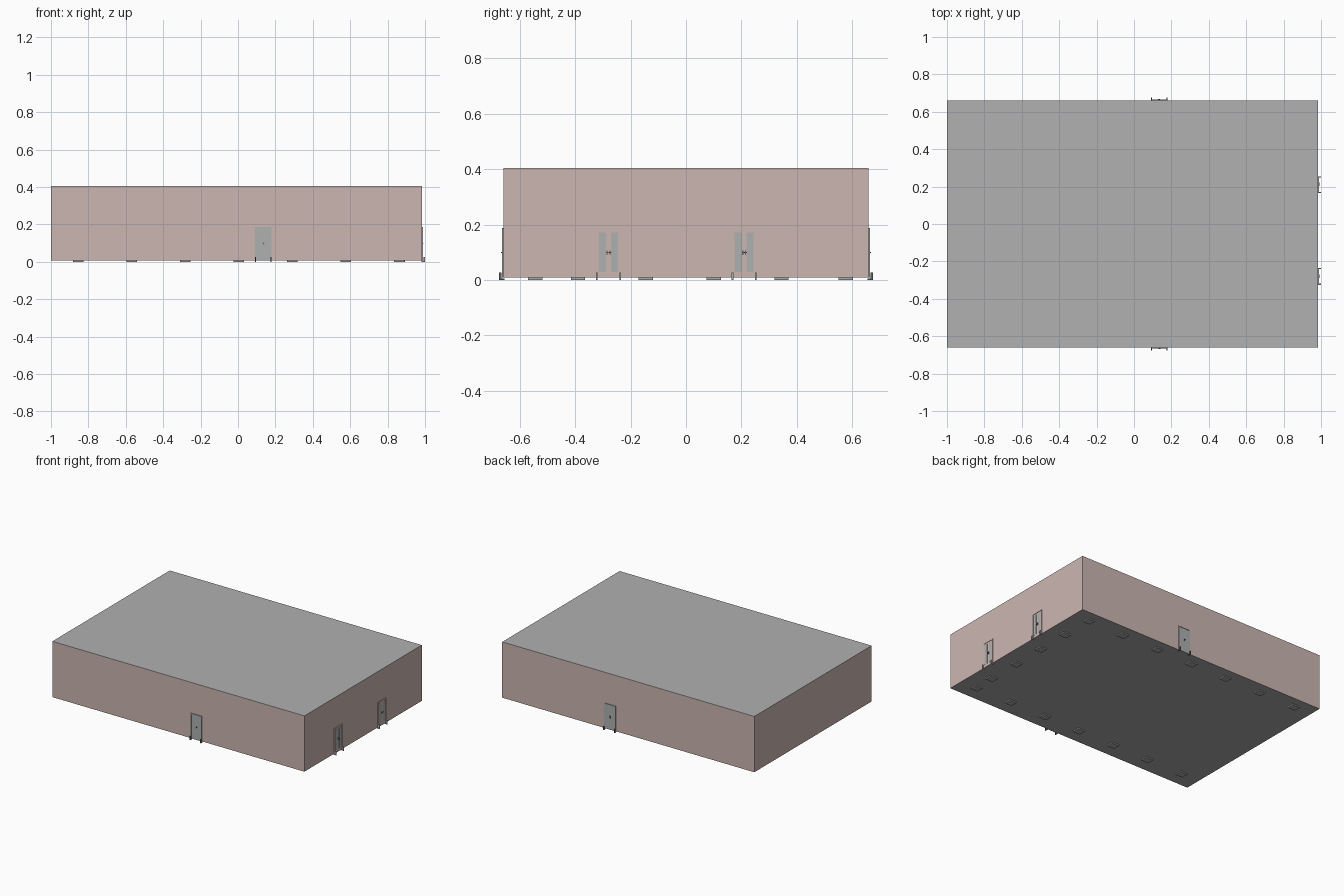
import bpy, bmesh
from mathutils import Vector, Matrix
from math import pi

if "Cube" in bpy.data.objects:
    bpy.data.objects.remove(bpy.data.objects["Cube"])


def material(name, rgb):
    m = bpy.data.materials.new(name)
    m.diffuse_color = (*rgb, 1)
    m.use_nodes = True
    m.node_tree.nodes["Principled BSDF"].inputs["Base Color"].default_value = m.diffuse_color
    return m


WALL = material("wall_pink", (0.60, 0.47, 0.44))
GLASS = material("door_grey", (0.42, 0.44, 0.43))
DARK = material("dark_metal", (0.12, 0.12, 0.12))
ROOF = material("roof_grey", (0.44, 0.44, 0.44))
FLOOR = material("floor_grey", (0.40, 0.40, 0.40))


def boxes(name, spans, mat, matrix=Matrix()):
    """One object made of boxes given as (x0, x1, y0, y1, z0, z1)."""
    bm = bmesh.new()
    for x0, x1, y0, y1, z0, z1 in spans:
        centre = Vector(((x0 + x1) / 2, (y0 + y1) / 2, (z0 + z1) / 2))
        size = Matrix.Diagonal((x1 - x0, y1 - y0, z1 - z0, 1))
        bmesh.ops.create_cube(bm, size=1, matrix=matrix @ Matrix.Translation(centre) @ size)
    me = bpy.data.meshes.new(name)
    bm.to_mesh(me)
    bm.free()
    ob = bpy.data.objects.new(name, me)
    if mat:
        me.materials.append(mat)
    bpy.context.collection.objects.link(ob)
    return ob


# Building shell: walls, with grey roof and floor faces
shell = boxes("building_shell", [(-1, 0.985, -0.66, 0.66, 0.008, 0.405)], WALL)
shell.data.materials.append(ROOF)
shell.data.materials.append(FLOOR)
for f in shell.data.polygons:
    if f.normal.z > 0.5:
        f.material_index = 1
    elif f.normal.z < -0.5:
        f.material_index = 2

# Foundation pads along both long sides and the right side
pads = [(-0.855 + i * 0.286, y) for i in range(7) for y in (-0.545, 0.577)]
pads += [(0.865, -0.39 + i * 0.245) for i in range(4)]
boxes("foundation_pads",
      [(x - 0.028, x + 0.028, y - 0.026, y + 0.026, 0, 0.0085) for x, y in pads], FLOOR)


def door(name, x, y, turn, double):
    """Door in a local frame: wall plane at y = 0, outside towards -y."""
    m = Matrix.Translation((x, y, 0)) @ Matrix.Rotation(turn, 4, 'Z')
    w, h = 0.045, 0.187
    leaf = WALL if double else GLASS
    boxes(name + "_frame", [(-w, -w + 0.006, -0.005, 0.002, 0.008, h),
                            (w - 0.006, w, -0.005, 0.002, 0.008, h),
                            (-w, w, -0.005, 0.002, h - 0.006, h)], leaf, m)
    boxes(name + "_leaf", [(-w + 0.006, w - 0.006, -0.002, 0.002, 0.008, h - 0.006)], leaf, m)
    if double:
        boxes(name + "_panes", [(s * 0.0215 - 0.013, s * 0.0215 + 0.013, -0.003, 0, 0.028, 0.172)
                                for s in (-1, 1)], GLASS, m)
    # Handles: plate and short lever on each leaf
    parts = []
    for s in ((-0.005, 0.005) if double else (0,)):
        parts += [(s - 0.002, s + 0.002, -0.0045, -0.001, 0.09, 0.107),
                  (s - 0.003, s + 0.006, -0.008, -0.004, 0.097, 0.101)]
    boxes(name + "_handles", parts, DARK, m)
    # Small angle brackets at the feet of the jambs
    feet = []
    for s in (-0.042, 0.042):
        feet += [(s - 0.003, s + 0.003, -0.015, 0.005, 0, 0.006),
                 (s - 0.003, s + 0.003, -0.015, -0.007, 0.006, 0.026)]
    boxes(name + "_foot_brackets", feet, DARK if not double else GLASS, m)


door("front_door", 0.135, -0.66, 0, False)
door("back_door", 0.135, 0.66, pi, False)
door("right_front_double_door", 0.985, -0.28, pi / 2, True)
door("right_back_double_door", 0.985, 0.21, pi / 2, True)
